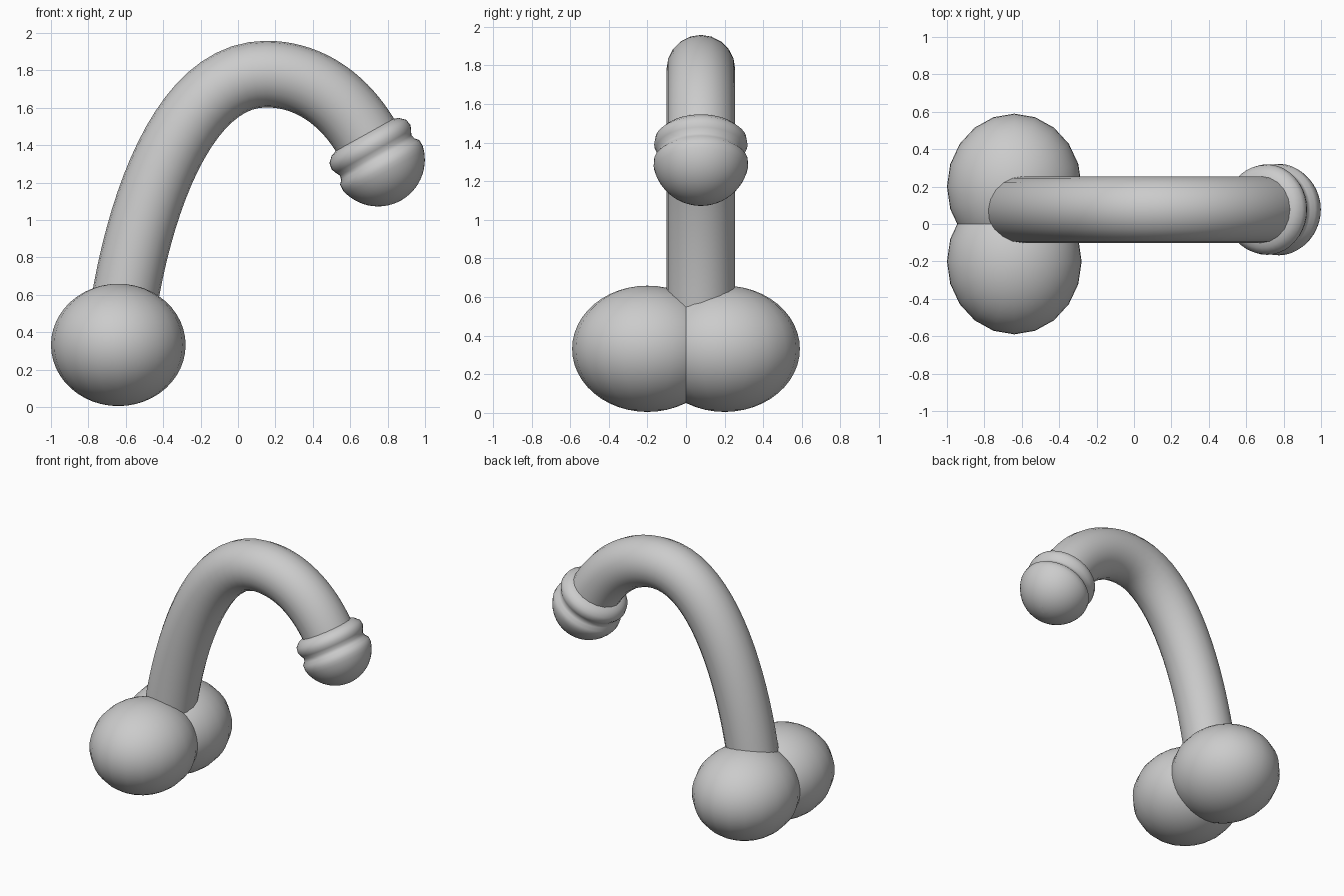
import bpy, bmesh, math
from mathutils import Matrix, Vector

if "Cube" in bpy.data.objects:
    bpy.data.objects.remove(bpy.data.objects["Cube"])

Y = 0.077                       # centre plane of the tube
TILT = math.radians(150.5)      # direction of the end cap axis


def add_mesh(name, bm, angle=None):
    bmesh.ops.recalc_face_normals(bm, faces=bm.faces)
    mesh = bpy.data.meshes.new(name)
    bm.to_mesh(mesh)
    bm.free()
    obj = bpy.data.objects.new(name, mesh)
    bpy.context.collection.objects.link(obj)
    if angle:
        bpy.ops.object.select_all(action='DESELECT')
        obj.select_set(True)
        bpy.context.view_layer.objects.active = obj
        bpy.ops.object.shade_smooth_by_angle(angle=math.radians(angle))
    return obj


# Pair of overlapping base ellipsoids
for name, side in (("front_base_ball", -1), ("back_base_ball", 1)):
    bm = bmesh.new()
    bmesh.ops.create_uvsphere(bm, u_segments=20, v_segments=24, radius=1)
    bmesh.ops.scale(bm, vec=(0.36, 0.39, 0.327), verts=bm.verts)
    bmesh.ops.translate(bm, vec=(-0.64, 0.2 * side, 0.332), verts=bm.verts)
    add_mesh(name, bm, 40)

# Arched tube: left handle, point, right handle in the XZ plane
path = [((-0.65, 0.25), (-0.625, 0.45), (-0.54, 1.05)),
        ((-0.30, 1.78), (0.15, 1.78), (0.40, 1.78)),
        ((0.60, 1.62), (0.72, 1.38), (0.76, 1.30))]
curve = bpy.data.curves.new("arched_tube", 'CURVE')
curve.dimensions = '3D'
curve.bevel_depth = 0.178
curve.bevel_resolution = 8
curve.resolution_u = 20
curve.use_fill_caps = True
spline = curve.splines.new('BEZIER')
spline.bezier_points.add(len(path) - 1)
for p, (a, b, c) in zip(spline.bezier_points, path):
    p.handle_left_type = p.handle_right_type = 'FREE'
    p.handle_left = (a[0], Y, a[1])
    p.co = (b[0], Y, b[1])
    p.handle_right = (c[0], Y, c[1])
tube = bpy.data.objects.new("arched_tube", curve)
bpy.context.collection.objects.link(tube)

# Rounded end cap: lathed collar, groove and dome
profile = [(0, -0.05), (0.16, -0.075), (0.205, -0.06), (0.236, -0.03), (0.242, 0.005),
           (0.232, 0.03), (0.219, 0.055), (0.225, 0.078), (0.243, 0.098)]
for i in range(1, 15):
    t = math.radians(6 + 84 * i / 14)
    profile.append((0.25 * math.cos(t) if i < 14 else 0, 0.081 + 0.25 * math.sin(t)))
bm = bmesh.new()
verts = [bm.verts.new((r, 0, z)) for r, z in profile]
edges = [bm.edges.new(pair) for pair in zip(verts, verts[1:])]
bmesh.ops.spin(bm, geom=verts + edges, cent=(0, 0, 0), axis=(0, 0, 1),
               angle=math.tau, steps=40, use_merge=True)
bmesh.ops.remove_doubles(bm, verts=bm.verts, dist=0.0005)
place = Matrix.Translation((0.709, Y, 1.393)) @ Matrix.Rotation(TILT, 4, 'Y')
bm.transform(place)
cap = add_mesh("end_cap", bm, 50)

# Small slot cut into the dome tip
bm = bmesh.new()
bmesh.ops.create_cube(bm, size=1)
bmesh.ops.scale(bm, vec=(0.065, 0.03, 0.1), verts=bm.verts)
bmesh.ops.translate(bm, vec=(0, 0, 0.33), verts=bm.verts)
bm.transform(place)
cutter = add_mesh("slot_cutter", bm)
cutter.hide_render = True
cutter.display_type = 'WIRE'
mod = cap.modifiers.new("slot", 'BOOLEAN')
mod.object = cutter
mod.operation = 'DIFFERENCE'
mod.solver = 'EXACT'
